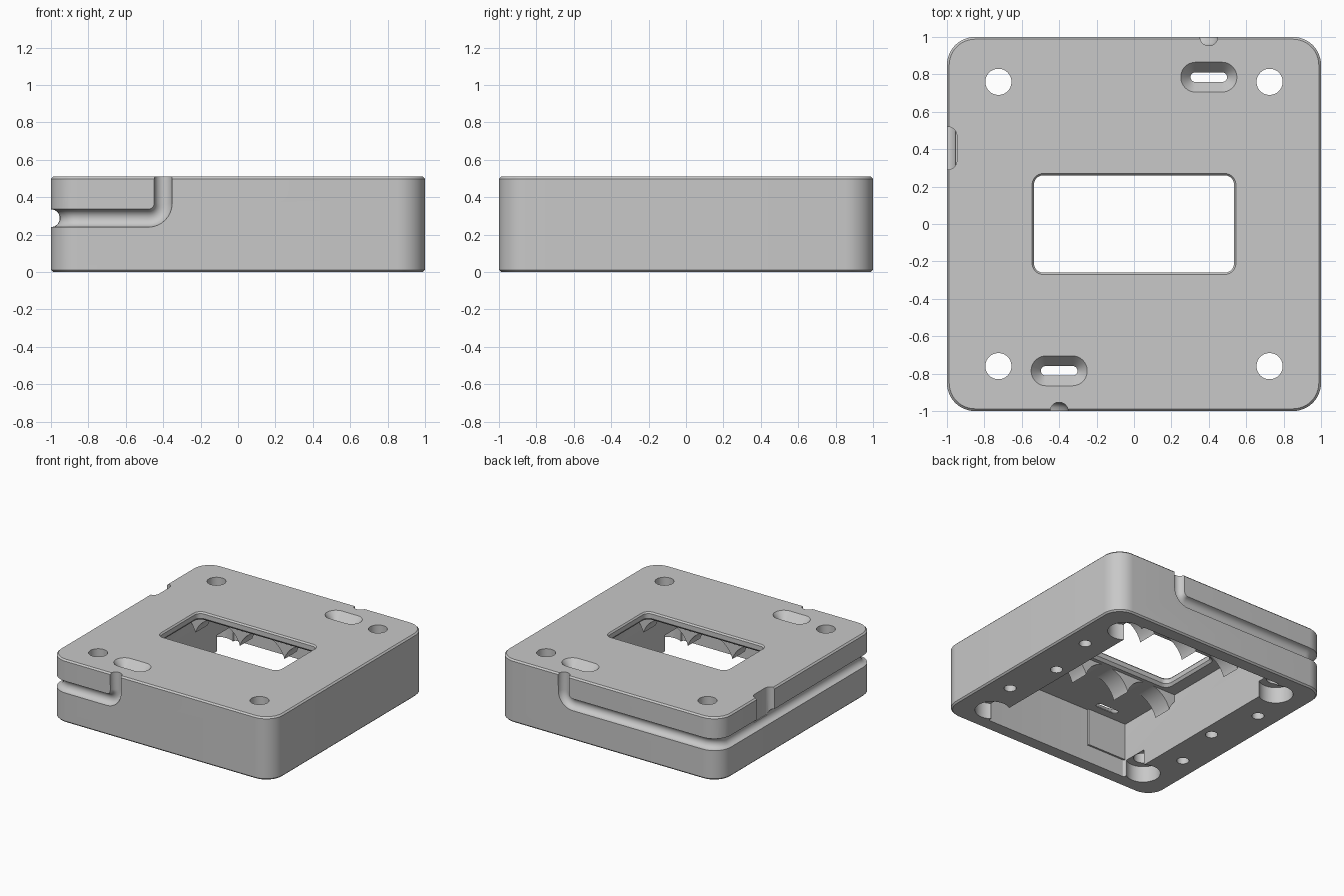
import bpy, bmesh, math
from mathutils import Vector

if "Cube" in bpy.data.objects:
    bpy.data.objects.remove(bpy.data.objects["Cube"], do_unlink=True)

grey = bpy.data.materials.new("plain grey")
grey.use_nodes = True
GREY = (0.58, 0.58, 0.58, 1)
grey.diffuse_color = GREY
grey.node_tree.nodes["Principled BSDF"].inputs["Base Color"].default_value = GREY

H = 0.51           # total height
CEILING = 0.44     # underside of the top plate


def outline(hx, hy, r, cx=0, cy=0, seg=12):
    """Rounded rectangle; a slot or circle when r reaches the half size."""
    pts = []
    for k, (sx, sy) in enumerate([(1, 1), (-1, 1), (-1, -1), (1, -1)]):
        for i in range(seg + 1):
            a = math.pi / 2 * (k + i / seg)
            pts.append((cx + sx * (hx - r) + r * math.cos(a),
                        cy + sy * (hy - r) + r * math.sin(a)))
    return pts


def loft(name, *levels):
    """Solid through (outline, z) levels."""
    bm = bmesh.new()
    rings = [[bm.verts.new((x, y, z)) for x, y in pts] for pts, z in levels]
    n = len(rings[0])
    for a, b in zip(rings, rings[1:]):
        for i in range(n):
            j = (i + 1) % n
            bm.faces.new((a[i], a[j], b[j], b[i]))
    bm.faces.new(rings[0][::-1])
    bm.faces.new(rings[-1])
    bmesh.ops.remove_doubles(bm, verts=bm.verts, dist=1e-5)
    bmesh.ops.recalc_face_normals(bm, faces=bm.faces)
    mesh = bpy.data.meshes.new(name)
    bm.to_mesh(mesh)
    bm.free()
    mesh.materials.append(grey)
    ob = bpy.data.objects.new(name, mesh)
    bpy.context.collection.objects.link(ob)
    return ob


def box(name, x0, x1, y0, y1, z0, z1):
    pts = [(x0, y0), (x1, y0), (x1, y1), (x0, y1)]
    return loft(name, (pts, z0), (pts, z1))


def hole(r, x, y, z0, z1):
    pts = outline(r, r, r, x, y)
    return loft("cutter", (pts, z0), (pts, z1))


def evaluated_mesh(ob):
    graph = bpy.context.evaluated_depsgraph_get()
    return bpy.data.meshes.new_from_object(ob.evaluated_get(graph))


def cut(ob, cutters):
    for c in cutters:
        m = ob.modifiers.new("cut", 'BOOLEAN')
        m.operation, m.solver, m.object = 'DIFFERENCE', 'EXACT', c
    ob.data = evaluated_mesh(ob)
    ob.modifiers.clear()
    for c in cutters:
        bpy.data.objects.remove(c, do_unlink=True)


def smooth(ob):
    bpy.ops.object.select_all(action='DESELECT')
    ob.select_set(True)
    bpy.context.view_layer.objects.active = ob
    bpy.ops.object.shade_smooth_by_angle(angle=math.radians(30))


def arc(centre, u, v, r, seg=8):
    c, u, v = Vector(centre), Vector(u), Vector(v)
    return [c + r * (math.cos(t) * u + math.sin(t) * v)
            for t in (math.pi / 2 * i / seg for i in range(seg + 1))]


def cable_groove():
    """Round cutter running down the front, around the side and up the back."""
    R, b, z = 0.15, 0.08, 0.288
    X, Y, Z = Vector((1, 0, 0)), Vector((0, 1, 0)), Vector((0, 0, 1))
    path = [Vector((-0.4, -1, 0.6))]
    path += arc((-0.4 - b, -1, z + b), X, -Z, b)
    path += arc((R - 1, R - 1, z), -Y, -X, R)
    path += arc((R - 1, 1 - R, z), -X, Y, R)
    path += arc((0.4 - b, 1, z + b), -Z, X, b)
    path.append(Vector((0.4, 1, 0.6)))
    curve = bpy.data.curves.new("groove", 'CURVE')
    curve.dimensions = '3D'
    curve.bevel_depth = 0.048
    curve.bevel_resolution = 5
    curve.use_fill_caps = True
    spline = curve.splines.new('POLY')
    spline.points.add(len(path) - 1)
    for p, co in zip(spline.points, path):
        p.co = (*co, 1)
    tmp = bpy.data.objects.new("groove_path", curve)
    bpy.context.collection.objects.link(tmp)
    mesh = evaluated_mesh(tmp)
    bpy.data.objects.remove(tmp, do_unlink=True)
    bm = bmesh.new()
    bm.from_mesh(mesh)
    bmesh.ops.remove_doubles(bm, verts=bm.verts, dist=1e-5)
    bmesh.ops.recalc_face_normals(bm, faces=bm.faces)
    bm.to_mesh(mesh)
    bm.free()
    ob = bpy.data.objects.new("cutter", mesh)
    bpy.context.collection.objects.link(ob)
    return ob


# Housing with chamfered rims
c = 0.012
wide, narrow = outline(1, 1, 0.15), outline(1 - c, 1 - c, 0.15 - c)
housing = loft("housing", (narrow, 0), (wide, c), (wide, H - c), (narrow, H))

# Underside cavity, window with flared rims, cable groove and side notch
cavity, window = outline(0.65, 0.89, 0.015), outline(0.535, 0.26, 0.05)
top_rim, low_rim = outline(0.545, 0.27, 0.06), outline(0.55, 0.28, 0.06)
notch = outline(0.053, 0.115, 0.05, -1, 0.405)
cutters = [
    loft("cutter", (cavity, -0.1), (cavity, CEILING)),
    loft("cutter", (low_rim, CEILING - 0.05), (low_rim, CEILING),
         (window, CEILING + 0.02), (window, H - 0.012),
         (top_rim, H), (top_rim, H + 0.1)),
    cable_groove(),
    loft("cutter", (notch, 0.288), (notch, 0.7)),
]

# Corner screw holes with counterbores, and blind holes in the side rails
for sx in (1, -1):
    for sy in (1, -1):
        cutters.append(hole(0.07, sx * 0.725, sy * 0.76, -0.1, 0.7))
        cutters.append(hole(0.127, sx * 0.725, sy * 0.76, -0.1, 0.13))
        cutters.append(hole(0.045, sx * 0.83, sy * 0.43, -0.1, 0.2))
    cutters.append(hole(0.045, sx * 0.745, 0, -0.1, 0.2))

# Strap slots with sloping dishes
for s in (1, -1):
    x, y = s * 0.4, s * 0.785
    dish = outline(0.15, 0.08, 0.08, x, y)
    slit = outline(0.098, 0.025, 0.025, x, y)
    cutters.append(loft("cutter", (slit, CEILING - 0.05), (slit, CEILING + 0.005),
                        (dish, H), (dish, H + 0.05)))
cut(housing, cutters)
smooth(housing)

# Arched ribs under the top plate and raised inner wall panels, front and back
for s, side in ((-1, "front"), (1, "back")):
    ya, yb = sorted((s * 0.31, s * 0.47))
    rib = box(side + "_arched_rib", -0.65, 0.65, ya, yb, 0.2, CEILING + 0.02)
    tunnels = []
    for k in range(-2, 3):
        t = hole(0.21, 0, 0, -0.5, 0.5)
        t.rotation_euler.x = math.pi / 2
        t.location = (k * 0.4, s * 0.4, 0.235)
        tunnels.append(t)
    tunnels.append(box("cutter", -1, 1, -1, 1, 0, 0.27))
    bpy.context.view_layer.update()
    cut(rib, tunnels)
    smooth(rib)
    xa, xb = sorted((s * 0.3, s * 0.66))
    ya, yb = sorted((s * 0.875, s * 0.9))
    box(side + "_wall_panel", xa, xb, ya, yb, 0.14, CEILING + 0.01)
